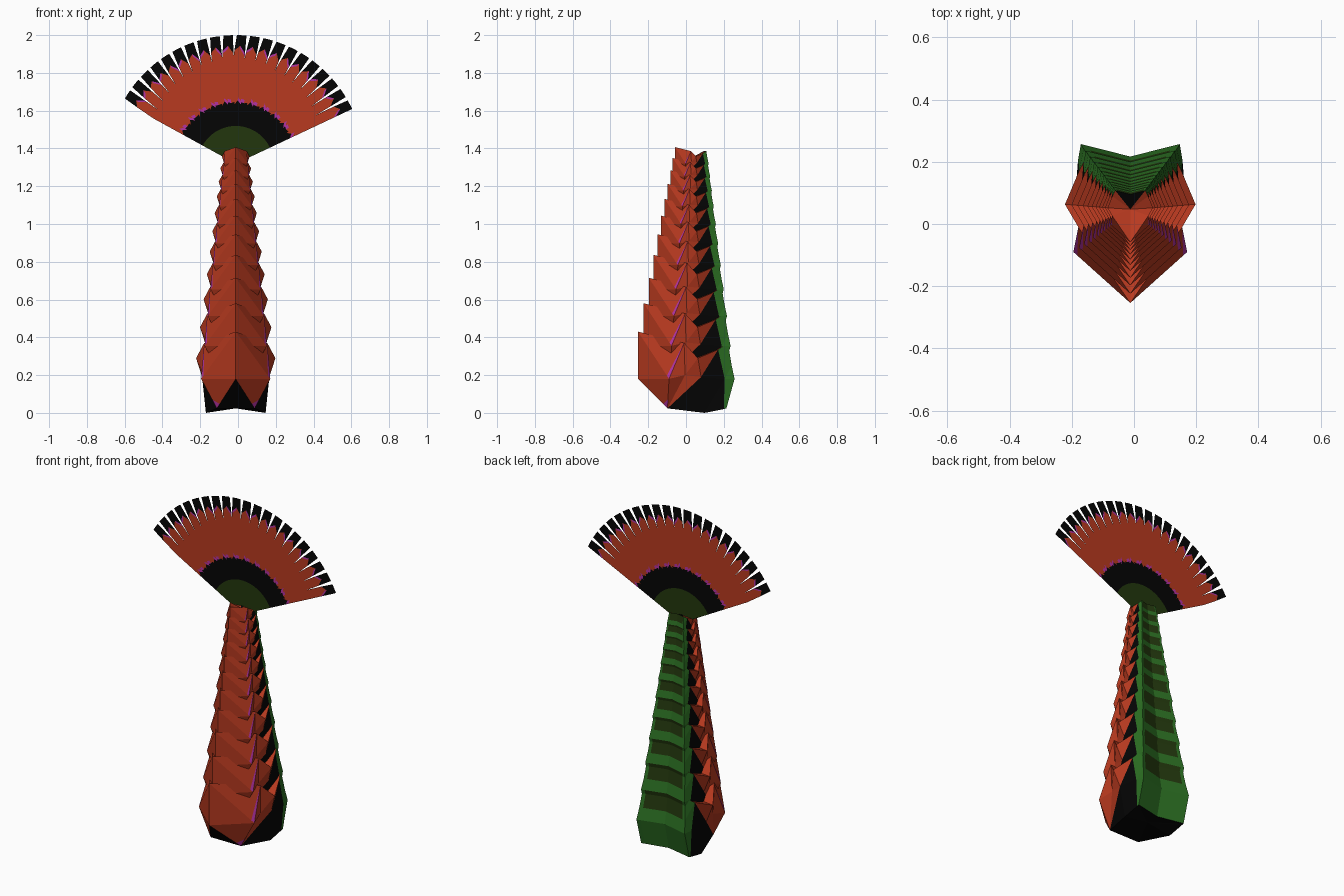
import bpy, bmesh, math
from mathutils import Vector

if "Cube" in bpy.data.objects:
    bpy.data.objects.remove(bpy.data.objects["Cube"])


def material(name, rgb):
    m = bpy.data.materials.new(name)
    m.diffuse_color = (*rgb, 1)
    m.use_nodes = True
    m.node_tree.nodes["Principled BSDF"].inputs["Base Color"].default_value = m.diffuse_color
    return m


RED, BLACK, GREEN, DARK, PINK = range(5)
MATS = [material("shell red", (0.48, 0.042, 0.014)),
        material("black", (0.0015, 0.0015, 0.0015)),
        material("green", (0.024, 0.155, 0.016)),
        material("dark green", (0.016, 0.037, 0.004)),
        material("magenta", (0.45, 0.032, 0.36))]
CX = -0.012


def finish(bm, name):
    me = bpy.data.meshes.new(name)
    bm.to_mesh(me)
    bm.free()
    for m in MATS:
        me.materials.append(m)
    ob = bpy.data.objects.new(name, me)
    bpy.context.collection.objects.link(ob)
    return ob


# Half of the lowest segment: named corner points, front to back
P = {
    "F0": (0, -.098, .024), "F1": (0, -.254, .18), "F2": (0, -.254, .43),
    "C0": (.10, -.098, .024), "C1": (.183, -.09, .18), "C2": (.167, -.01, .37),
    "D": (.163, -.005, .20),
    "S0": (.158, .098, 0), "S1": (.178, .08, .19), "S2": (.21, .063, .29),
    "J0": (.158, .20, .020), "J1": (.168, .205, .18), "J2": (.165, .17, .335),
    "K0": (.158, .214, .024), "K1": (.159, .257, .18), "Kb": (.150, .242, .25), "K2": (.138, .222, .37),
    "M0": (0, .18, .024), "M1": (0, .217, .18), "Mb": (0, .204, .25), "M2": (0, .188, .37),
    "B": (0, .098, .024), "T": (0, .05, .30),
}


def between(a, b, t):
    return tuple(Vector(P[a]).lerp(Vector(P[b]), t))


# Points that bound the small dark green and magenta marks
for r in "01b2":
    P["I" + r] = between("K" + r, "M" + r, 0.14)
P["X"] = between("C1", "F2", 0.07)
P["Y"] = between("C0", "C1", 0.3)
P["Z"] = between("C0", "F1", 0.15)

FACES = [
    ("F0 C0 Z", BLACK), ("F0 Z F1", BLACK), ("C0 Y Z", PINK), ("F1 Z Y C1", RED),
    ("F1 C1 X", RED), ("F1 X F2", RED), ("C1 C2 X", PINK), ("X C2 F2", RED),
    ("C0 D Y", RED), ("Y D C1", RED), ("C0 S1 D", RED), ("C1 D C2", RED),
    ("D S2 C2", RED), ("D S1 S2", RED), ("C0 S0 S1", BLACK),
    ("S0 J1 S1", BLACK), ("S0 J0 J1", BLACK), ("S1 J1 J2", BLACK), ("S1 J2 S2", RED),
    ("J0 K0 K1 J1", GREEN), ("J1 K1 Kb", GREEN), ("J1 Kb J2", GREEN), ("J2 Kb K2", GREEN),
    ("K0 I0 I1 K1", GREEN), ("I0 M0 M1 I1", "low"),
    ("K1 I1 Ib Kb", GREEN), ("I1 M1 Mb Ib", GREEN), ("Kb Ib I2 K2", GREEN), ("Ib Mb M2 I2", DARK),
    ("F0 B C0", BLACK), ("C0 B S0", BLACK), ("S0 B J0", BLACK), ("J0 B K0", BLACK),
    ("K0 B I0", BLACK), ("I0 B M0", BLACK),
    ("F2 C2 T", RED), ("C2 S2 T", RED), ("S2 J2 T", RED), ("J2 K2 T", RED),
    ("K2 I2 T", BLACK), ("I2 M2 T", BLACK),
]
APEX = Vector((0, .046, 1.93))


# Tail segments: each is the one below shrunk by a tenth toward a far apex
def segment(i):
    bm = bmesh.new()
    s = 0.9 ** i
    for side in (1, -1):
        v = {}
        for k, p in P.items():
            q = APEX + (Vector(p) - APEX) * s
            v[k] = bm.verts.new((CX + side * q.x, q.y, q.z))
        for names, col in FACES:
            f = bm.faces.new([v[n] for n in names.split()])
            if col == "low":
                col = DARK if i else GREEN
            f.material_index = col
    bmesh.ops.remove_doubles(bm, verts=bm.verts, dist=1e-5)
    bmesh.ops.recalc_face_normals(bm, faces=bm.faces)
    finish(bm, f"tail_segment_{i + 1}")


for i in range(11):
    segment(i)

# Tail fan: flat blades with split tips, coloured in rings with ragged borders
bm = bmesh.new()
N, A0, STEP, CZ, FY, TIP = 21, 25.2, 6.0, 1.319, 0.06, 0.681


def pt(r, a):
    a = math.radians(a)
    return bm.verts.new((CX + r * math.cos(a), FY, CZ + r * math.sin(a)))


for b in range(N):
    lo = A0 + b * STEP
    jag = 0.012 * (b % 2)
    split = 0.565 - 0.07 * abs(b - 10) / 10
    inner = (0.315 + jag, 0.335 - jag, 0.315 + jag)
    tip = (0.585, 0.625, 0.60)
    radii = [(0.01,) * 3, (0.20,) * 3, inner, [r + 0.018 for r in inner],
             (split,) * 3, [r - 0.014 for r in tip], tip, (TIP,) * 3]
    cols = [DARK, BLACK, PINK, RED, RED, PINK, BLACK]
    rows = []
    for rr in radii:
        row = []
        for k, r in enumerate(rr):
            gap = 1.7 * max(0, (r - split) / (TIP - split))
            row.append(pt(r, lo + (STEP - gap) * k / 2))
        rows.append(row)
    for (p, q), c in zip(zip(rows, rows[1:]), cols):
        for k in (0, 1):
            f = bm.faces.new((p[k], q[k], q[k + 1], p[k + 1]))
            # magenta flecks sit on half of each blade
            f.material_index = RED if c == PINK and k != b % 2 else c
bmesh.ops.remove_doubles(bm, verts=bm.verts, dist=1e-5)
finish(bm, "tail_fan")
